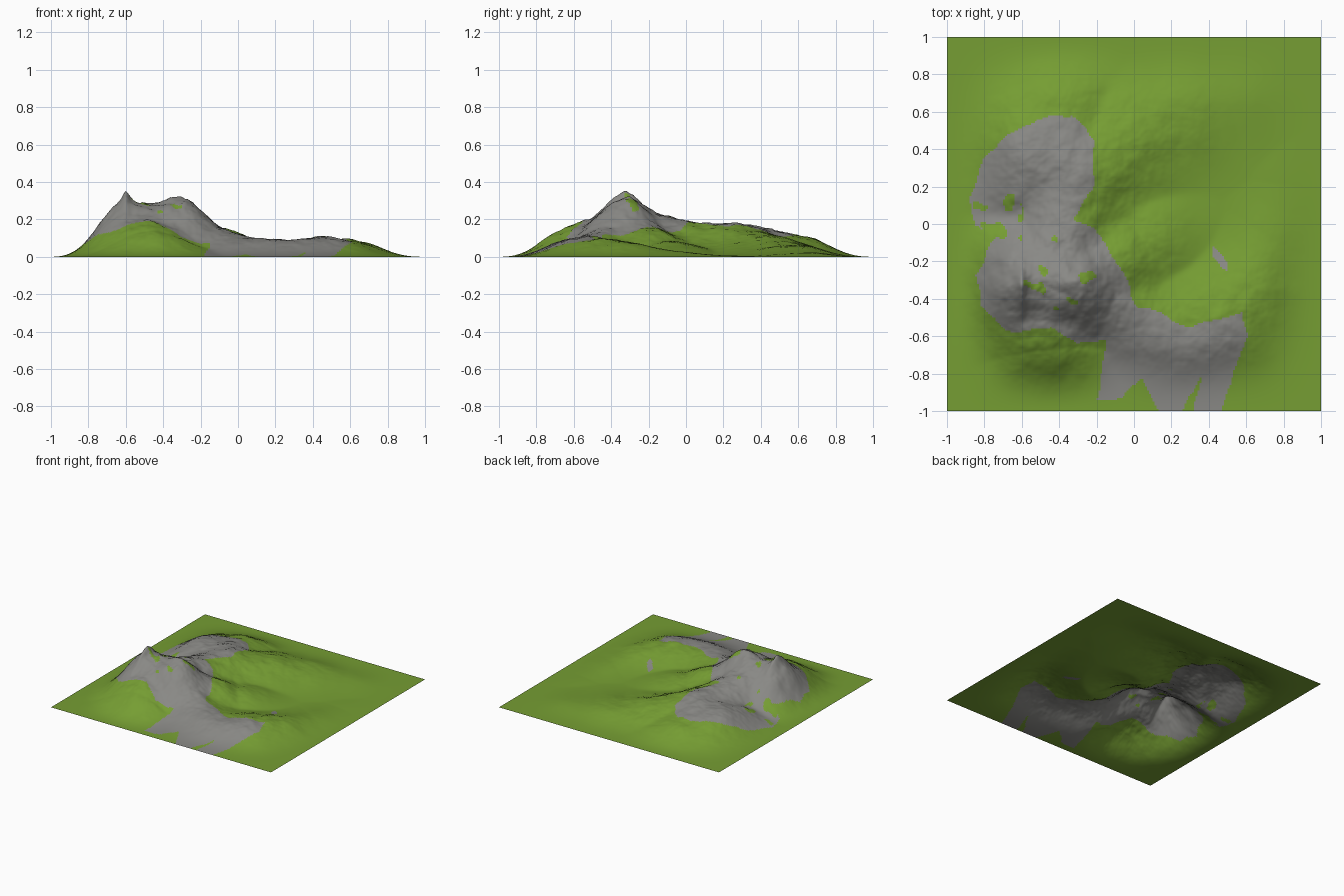
import bpy, bmesh, math
from mathutils import Vector, noise

N = 200  # grid cells per side

# Ridge lines: (x, y, height, falloff width)
RIDGES = [
    # main massif, from the sharp summit to the second top
    [(-0.62, -0.33, 0.285, 0.30), (-0.48, -0.31, 0.265, 0.30), (-0.31, -0.33, 0.27, 0.25)],
    # southern spur below the summit
    [(-0.50, -0.33, 0.25, 0.27), (-0.48, -0.52, 0.185, 0.28), (-0.46, -0.66, 0.14, 0.27)],
    # eastern spur sloping into the bowl
    [(-0.31, -0.32, 0.25, 0.25), (-0.10, -0.20, 0.155, 0.25), (0.06, -0.08, 0.085, 0.25)],
    # saddle and northern shoulder, curling round the bowl
    [(-0.42, -0.20, 0.235, 0.24), (-0.34, 0.05, 0.185, 0.28), (-0.28, 0.25, 0.165, 0.30),
     (-0.05, 0.43, 0.115, 0.30), (0.20, 0.56, 0.065, 0.29), (0.50, 0.66, 0.025, 0.27)],
    [(-0.28, 0.25, 0.15, 0.3), (-0.52, 0.36, 0.155, 0.36)],
    [(-0.35, 0.35, 0.14, 0.3), (-0.40, 0.62, 0.108, 0.3)],
    # low south-eastern ridge
    [(-0.33, -0.33, 0.25, 0.24), (-0.12, -0.42, 0.15, 0.23), (0.05, -0.52, 0.105, 0.24),
     (0.25, -0.60, 0.09, 0.29), (0.46, -0.52, 0.108, 0.28), (0.66, -0.36, 0.085, 0.26),
     (0.80, -0.10, 0.045, 0.23), (0.85, 0.2, 0.012, 0.2)],
]

# Outline of the bare rock seen from above
ROCK = [(-0.88, 0.15), (-0.80, 0.35), (-0.68, 0.47), (-0.52, 0.56), (-0.33, 0.58),
        (-0.20, 0.45), (-0.22, 0.20), (-0.34, 0.02), (-0.20, -0.02), (-0.07, -0.22),
        (0.02, -0.45), (0.15, -0.48), (0.31, -0.55), (0.47, -0.49), (0.58, -0.48),
        (0.60, -0.60), (0.53, -0.80), (0.45, -1.03), (0.31, -1.03), (0.35, -0.82),
        (0.24, -1.03), (0.15, -1.03), (0.05, -0.83), (-0.08, -0.92), (-0.19, -0.94),
        (-0.14, -0.62), (-0.30, -0.64), (-0.45, -0.56), (-0.68, -0.57), (-0.82, -0.43),
        (-0.83, -0.27), (-0.74, -0.08), (-0.85, -0.02)]


def smooth(t):
    t = max(0.0, min(1.0, t))
    return t * t * (3 - 2 * t)


def ridge_height(x, y, line):
    best = 0.0
    for (ax, ay, ah, aw), (bx, by, bh, bw) in zip(line, line[1:]):
        dx, dy = bx - ax, by - ay
        t = max(0, min(1, ((x - ax) * dx + (y - ay) * dy) / (dx * dx + dy * dy)))
        d = math.hypot(x - ax - t * dx, y - ay - t * dy)
        best = max(best, (ah + t * (bh - ah)) * math.exp(-(d / (aw + t * (bw - aw))) ** 2))
    return best


def height(x, y):
    # gently warp the ridges, then blend them
    w = noise.noise_vector(Vector((x * 4, y * 4, 2.0))) * 0.02
    z = sum(ridge_height(x + w.x, y + w.y, r) ** 7 for r in RIDGES) ** (1 / 7)
    # erosion detail, stronger higher up
    f = noise.fractal(Vector((x * 10, y * 10, 7.0)), 0.7, 2.1, 5)
    z += f * (0.002 + 0.04 * z) * smooth(z / 0.08)
    # second top and narrow summit fin
    z += 0.018 * math.exp(-((x + 0.33) / 0.1) ** 2 - ((y + 0.33) / 0.1) ** 2)
    z += 0.065 * math.exp(-abs((x + 0.6) / 0.028) ** 1.5 - abs((y + 0.33) / 0.09) ** 1.5)
    return max(0.0, z) * smooth((1 - abs(x)) / 0.39) * smooth((1 - abs(y)) / 0.36)


def is_rock(x, y):
    w = noise.noise_vector(Vector((x * 9, y * 9, 0.5))) * 0.02
    x, y = x + w.x, y + w.y
    # green pockets among the crags and along the western foot
    patch = noise.noise(Vector((x * 13, y * 13, 3)))
    if abs(x + 0.4) < 0.2 and abs(y + 0.27) < 0.2 and patch > 0.36:
        return False
    if x < -0.6 and abs(y - 0.04) < 0.12 and patch > 0.1:
        return False
    # one small outcrop in the bowl
    if abs(x - 0.46) < 0.04 and abs(x + y - 0.28) < 0.03:
        return True
    inside = False
    for (ax, ay), (bx, by) in zip(ROCK, ROCK[1:] + ROCK[:1]):
        if (ay > y) != (by > y) and x < ax + (y - ay) * (bx - ax) / (by - ay):
            inside = not inside
    return inside


def material(name, color):
    m = bpy.data.materials.new(name)
    m.diffuse_color = color
    return m


# Terrain sheet: displaced grid with grass and rock faces
bm = bmesh.new()
bmesh.ops.create_grid(bm, x_segments=N, y_segments=N, size=1.0)
for v in bm.verts:
    v.co.z = height(v.co.x, v.co.y)
for f in bm.faces:
    c = f.calc_center_median()
    f.material_index = int(is_rock(c.x, c.y))
    f.smooth = True
mesh = bpy.data.meshes.new("terrain")
bm.to_mesh(mesh)
bm.free()
mesh.materials.append(material("grass", (0.18, 0.34, 0.033, 1)))
mesh.materials.append(material("rock", (0.25, 0.248, 0.235, 1)))
terrain = bpy.data.objects.new("terrain", mesh)
bpy.context.collection.objects.link(terrain)
